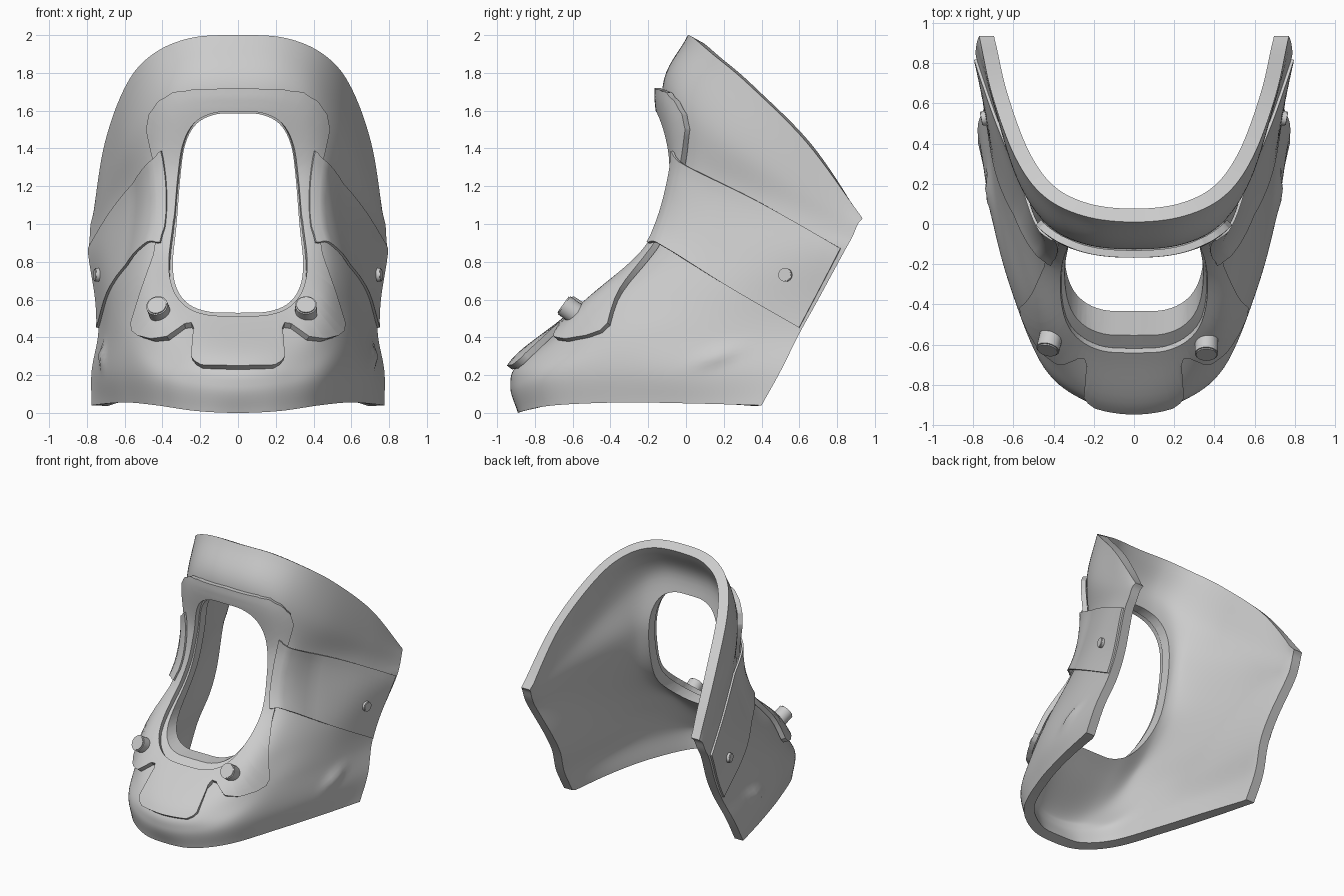
import bpy, bmesh, math
from mathutils import Vector
from mathutils.bvhtree import BVHTree

if "Cube" in bpy.data.objects:
    bpy.data.objects.remove(bpy.data.objects["Cube"])


def make(name, verts, faces):
    me = bpy.data.meshes.new(name)
    me.from_pydata([tuple(v) for v in verts], [], faces)
    ob = bpy.data.objects.new(name, me)
    bpy.context.collection.objects.link(ob)
    return ob


def apply(ob, kind, **props):
    bpy.context.view_layer.objects.active = ob
    m = ob.modifiers.new(kind.title(), kind)
    for k, v in props.items():
        setattr(m, k, v)
    bpy.ops.object.modifier_apply(modifier=m.name)


def smooth(ob, angle=35):
    bpy.ops.object.select_all(action='DESELECT')
    ob.select_set(True)
    bpy.context.view_layer.objects.active = ob
    bpy.ops.object.shade_smooth_by_angle(angle=math.radians(angle))


def spline(pts, steps):
    """Catmull-Rom through a list of vectors."""
    p = [2 * pts[0] - pts[1]] + pts + [2 * pts[-1] - pts[-2]]
    out = []
    for i in range(1, len(p) - 2):
        a, b, c, d = p[i - 1:i + 3]
        for k in range(steps):
            t = k / steps
            out.append(0.5 * (2 * b + (c - a) * t + (2 * a - 5 * b + 4 * c - d) * t * t
                              + (3 * b - a - 3 * c + d) * t ** 3))
    return out + [pts[-1]]


def grid_faces(rows, cols):
    return [(r * cols + c, r * cols + c + 1, (r + 1) * cols + c + 1, (r + 1) * cols + c)
            for r in range(rows - 1) for c in range(cols - 1)]


# Shell: half cross-sections from bottom rim to top rim, centre to back edge
ROWS = [
    [(0, -.89, 0), (.22, -.86, .01), (.43, -.70, .04), (.58, -.35, .055), (.69, .03, .05), (.775, .40, .04)],
    [(0, -.93, .14), (.24, -.88, .16), (.45, -.71, .2), (.61, -.33, .23), (.71, .05, .22), (.775, .50, .22)],
    [(0, -.88, .27), (.24, -.82, .29), (.45, -.62, .34), (.59, -.3, .42), (.68, .1, .42), (.74, .60, .42)],
    [(0, -.59, .50), (.24, -.56, .52), (.43, -.47, .57), (.56, -.18, .62), (.67, .2, .6), (.745, .70, .6)],
    [(0, -.20, .85), (.22, -.19, .86), (.40, -.15, .88), (.53, .02, .9), (.68, .4, .86), (.785, .83, .84)],
    [(0, -.07, 1.25), (.22, -.06, 1.25), (.40, -.02, 1.25), (.51, .12, 1.2), (.67, .5, 1.06), (.785, .88, .93)],
    [(0, -.125, 1.72), (.24, -.10, 1.71), (.43, 0, 1.63), (.58, .22, 1.45), (.70, .6, 1.2), (.78, .91, 1.0)],
    [(0, .01, 2.0), (.25, .04, 1.985), (.45, .14, 1.90), (.59, .33, 1.74), (.705, .64, 1.43), (.77, .935, 1.03)],
]
across = []
for row in ROWS:
    full = [Vector((-x, y, z)) for x, y, z in row[:0:-1]] + [Vector(p) for p in row]
    across.append(spline(full, 8))
columns = [spline(list(c), 8) for c in zip(*across)]
nr, nc = len(columns[0]), len(columns)
verts = [columns[c][r] for r in range(nr) for c in range(nc)]
faces = grid_faces(nr, nc)
surface = BVHTree.FromPolygons(verts, faces)
shell = make("shell", verts, faces)
apply(shell, 'SOLIDIFY', thickness=.075, offset=-1, use_even_offset=True)
co = shell.data.vertices
for i in range(nr * nc):
    v = co[i].co
    if i % nc in (0, nc - 1):  # square-cut back edges
        co[i + nr * nc].co.yz = v.yz
    # small raised crease low on each side
    u, w = (v.y - .16) * .9 + (v.z - .3) * .43, (v.z - .3) * .9 - (v.y - .16) * .43
    v.x += math.copysign(.025 * math.exp(-(u / .1) ** 2 - (w / .035) ** 2), v.x)

# Front opening
OPEN = [(0, .53), (.15, .535), (.26, .575), (.325, .66), (.345, .79), (.325, 1.0),
        (.305, 1.25), (.28, 1.42), (.22, 1.53), (.12, 1.58), (0, 1.585)]
half = [(p.x, p.y) for p in spline([Vector(p) for p in OPEN], 4)]
loop = half + [(-x, z) for x, z in half[-2:0:-1]]
n = len(loop)
cutter = make("opening_cutter", [(x, y, z) for y in (-2, .3) for x, z in loop],
              [tuple(range(n)), tuple(range(2 * n - 1, n - 1, -1))]
              + [(i, i + n, (i + 1) % n + n, (i + 1) % n) for i in range(n)])
cutter.hide_render = True
apply(shell, 'BOOLEAN', operation='DIFFERENCE', object=cutter, solver='EXACT')
bpy.data.objects.remove(cutter)
smooth(shell)


def cast(origin, direction, lift):
    hit, nor, _, _ = surface.ray_cast(Vector(origin), Vector(direction))
    if hit is None:
        hit, nor, _, _ = surface.find_nearest(Vector(origin) + 2 * Vector(direction))
    if nor.dot(Vector(direction)) > 0:
        nor = -nor
    return hit + nor * lift, nor


def front_cast(x, z, lift):
    """Lifted surface point that appears at (x, z) in the front view."""
    ox, oz = x, z
    for _ in range(4):
        p, nor = cast((ox, -3, oz), (0, 1, 0), lift)
        ox, oz = ox + (x - p.x) * .8, oz + (z - p.z) * .8
    return p, nor


def radius(outline, a):
    """Distance from the plate centre to the half outline at angle a (0 = down)."""
    for (x0, z0), (x1, z1) in zip(outline, outline[1:]):
        a0, a1 = math.atan2(x0, CZ - z0), math.atan2(x1, CZ - z1)
        if a0 - 1e-6 <= a <= a1 + 1e-6:
            d = Vector((math.sin(a), -math.cos(a)))
            e = Vector((x1 - x0, z1 - z0))
            den = d.x * e.y - d.y * e.x
            return (x0 * e.y - (z0 - CZ) * e.x) / den
    return .5


# Face plate: frame around the opening with a chin tab and two lobes
CZ = 1.05
PLATE = [(0, .24), (.19, .245), (.225, .265), (.245, .29), (.23, .43), (.245, .465), (.28, .46), (.37, .395),
         (.45, .385), (.52, .405), (.55, .43), (.555, .47), (.50, .65), (.44, .83), (.42, .95), (.41, 1.2),
         (.455, 1.4), (.475, 1.5), (.46, 1.58), (.41, 1.65), (.34, 1.695), (.25, 1.71), (0, 1.72)]
angs = sorted({round(math.pi * i / 70, 4) for i in range(1, 70)}
              | {round(math.atan2(x, CZ - z), 4) for x, z in PLATE[1:-1]})
angs = [0] + angs + [math.pi - 1e-5]
angs += [-a for a in angs[-2:0:-1]]
K = 9
pv = []
for a in angs:
    r0, r1 = radius(half, abs(a)) + .012 + .02 * max(0, math.cos(a)), radius(PLATE, abs(a))
    for k in range(K):
        r = r0 + (r1 - r0) * k / (K - 1)
        pv.append(front_cast(r * math.sin(a), CZ - r * math.cos(a), .024)[0])
m = len(angs)
pf = [(i * K + k, i * K + k + 1, (i + 1) % m * K + k + 1, (i + 1) % m * K + k)
      for i in range(m) for k in range(K - 1)]
plate = make("face_plate", pv, pf)
apply(plate, 'SOLIDIFY', thickness=.036, offset=0)
smooth(plate)


def cylinder(name, base, axis, r, depth):
    bm = bmesh.new()
    bmesh.ops.create_cone(bm, cap_ends=True, segments=24, radius1=r, radius2=r, depth=depth)
    top = [e for e in bm.edges if all(v.co.z > 0 for v in e.verts)]
    bmesh.ops.bevel(bm, geom=top, offset=r * .12, segments=2, affect='EDGES')
    me = bpy.data.meshes.new(name)
    bm.to_mesh(me)
    bm.free()
    ob = bpy.data.objects.new(name, me)
    bpy.context.collection.objects.link(ob)
    ob.location = base
    ob.rotation_mode = 'QUATERNION'
    ob.rotation_quaternion = axis.to_track_quat('Z', 'Y')
    smooth(ob)


# Side straps, front pegs and strap rivets, mirrored left and right
top_edge = spline([Vector(p) for p in [(.42, -.07, 1.39), (.50, .03, 1.30), (.66, .40, 1.11), (.79, .82, .87)]], 8)
low_edge = spline([Vector(p) for p in [(.39, -.16, .87), (.48, -.09, .86), (.66, .22, .67), (.755, .60, .45)]], 8)
for side, s in (("left", -1), ("right", 1)):
    sv = []
    for i, (p, q) in enumerate(zip(top_edge, low_edge)):
        f = i / (len(top_edge) - 1)
        a = math.radians(50) * max(0, 1 - f * 2)
        d = Vector((-math.cos(a), math.sin(a), 0))
        for j in range(13):
            g = p.lerp(q, j / 12)
            h = cast(g - 2 * d, d, .008 + .048 * min(1, max(0, 2 - f * 4)))[0]
            sv.append((s * h.x, h.y, h.z))
    strap = make("strap_" + side, sv, grid_faces(len(top_edge), 13))
    apply(strap, 'SOLIDIFY', thickness=.014, offset=0)
    smooth(strap)

    hit, nor = front_cast(s * .39 - .03, .545, .06)
    axis = (nor + Vector((-s * .2, -.15, -.05))).normalized()
    cylinder("peg_" + side, hit, axis, .058, .1)
    hit, nor = cast((s * 3, .53, .73), (-s, 0, 0), .018)
    cylinder("rivet_" + side, hit, nor, .036, .04)
